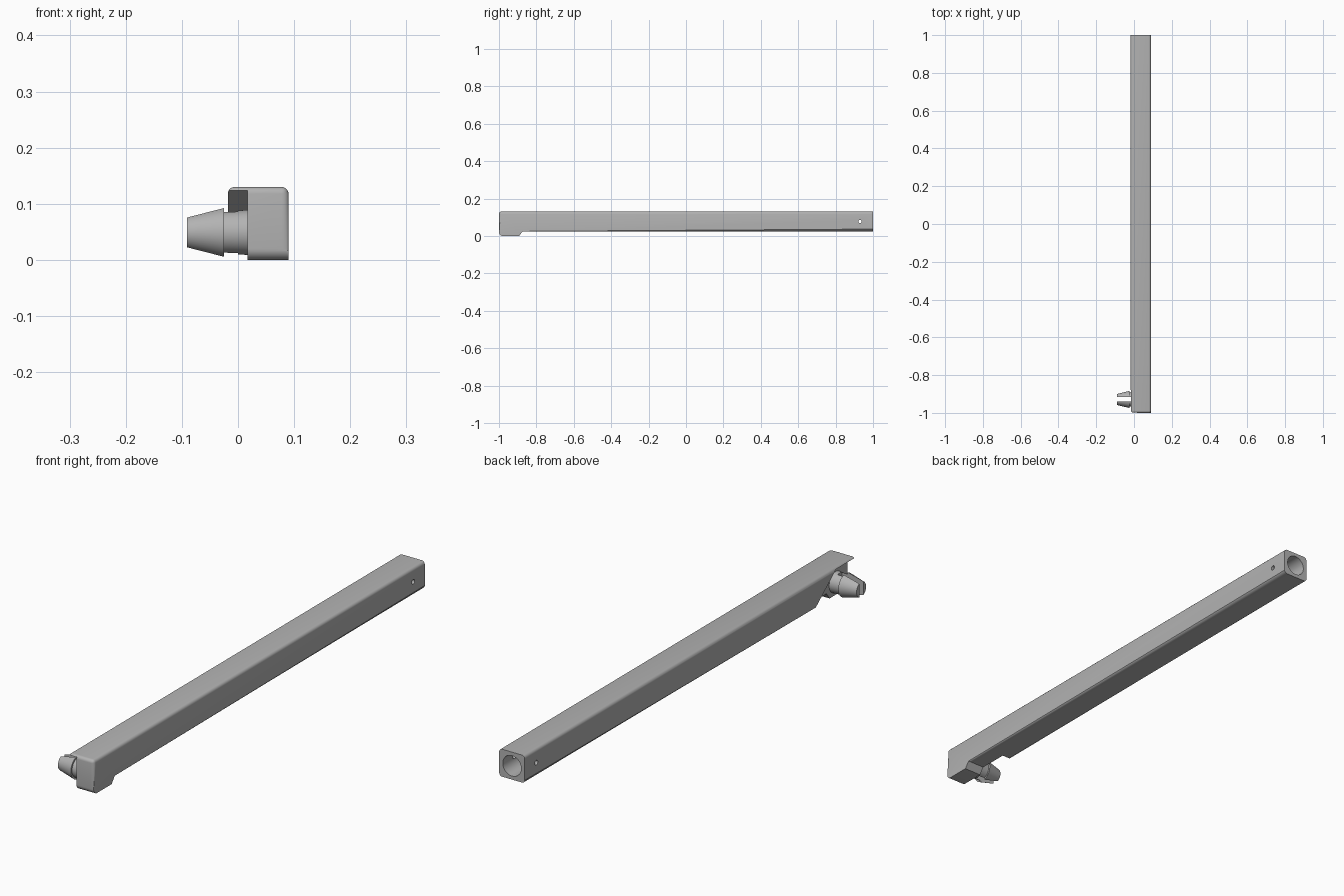
import bpy, bmesh, math
from mathutils import Matrix

if "Cube" in bpy.data.objects:
    bpy.data.objects.remove(bpy.data.objects["Cube"], do_unlink=True)

grey = bpy.data.materials.new("mid grey")
grey.use_nodes = True
colour = (0.45, 0.45, 0.45, 1)
grey.diffuse_color = colour
grey.node_tree.nodes["Principled BSDF"].inputs["Base Color"].default_value = colour


def make_object(name, bm):
    bmesh.ops.recalc_face_normals(bm, faces=bm.faces)
    mesh = bpy.data.meshes.new(name)
    bm.to_mesh(mesh)
    bm.free()
    mesh.materials.append(grey)
    obj = bpy.data.objects.new(name, mesh)
    bpy.context.collection.objects.link(obj)
    return obj


def prism(profile, x0, x1):
    """Extrude a (y, z) outline along x."""
    bm = bmesh.new()
    face = bm.faces.new([bm.verts.new((x0, y, z)) for y, z in profile])
    out = bmesh.ops.extrude_face_region(bm, geom=[face])
    verts = [v for v in out["geom"] if isinstance(v, bmesh.types.BMVert)]
    bmesh.ops.translate(bm, verts=verts, vec=(x1 - x0, 0, 0))
    return bm


def cylinder(radius, length, centre, axis, segments=48):
    bm = bmesh.new()
    turn = Matrix.Rotation(math.pi / 2, 4, "Y" if axis == "X" else "X")
    bmesh.ops.create_cone(bm, cap_ends=True, segments=segments, radius1=radius,
                          radius2=radius, depth=length,
                          matrix=Matrix.Translation(centre) @ turn)
    return bm


def lathe_x(profile, y, z, steps=48):
    """Spin an (x, radius) outline about a line parallel to x."""
    bm = bmesh.new()
    verts = [bm.verts.new((x, y, z + r)) for x, r in profile]
    edges = [bm.edges.new(pair) for pair in zip(verts, verts[1:])]
    bmesh.ops.spin(bm, geom=verts + edges, cent=(0, y, z), axis=(1, 0, 0),
                   angle=math.tau, steps=steps)
    bmesh.ops.remove_doubles(bm, verts=bm.verts, dist=0.0001)
    return bm


def cut(obj, bm):
    cutter = make_object("cutter", bm)
    cutter.hide_render = True
    mod = obj.modifiers.new("cut", "BOOLEAN")
    mod.operation = "DIFFERENCE"
    mod.solver = "EXACT"
    mod.object = cutter
    bpy.context.view_layer.objects.active = obj
    bpy.ops.object.modifier_apply(modifier=mod.name)
    bpy.data.objects.remove(cutter, do_unlink=True)


def smooth(obj):
    bpy.ops.object.select_all(action="DESELECT")
    obj.select_set(True)
    bpy.context.view_layer.objects.active = obj
    bpy.ops.object.shade_smooth_by_angle(angle=math.radians(32))


LEFT, RIGHT, WALL = 0.09, -0.018, 0.017
TOP, BOTTOM = 0.13, 0.025
MID_X, MID_Z = (LEFT + RIGHT) / 2, (TOP + BOTTOM) / 2

# Long arm with a deeper front end, its lower front corner rounded
corner = [(-0.98 - 0.02 * math.sin(a), 0.02 - 0.02 * math.cos(a))
          for a in (math.pi / 2 * i / 6 for i in range(7))]
outline = corner + [(-1, TOP), (1, TOP), (1, BOTTOM), (-0.873, BOTTOM), (-0.892, 0)]
bm = prism(outline, RIGHT, LEFT)


def is_rounded(edge):
    a, b = (v.co for v in edge.verts)
    along_y = abs(a.y - b.y) > 1
    front = max(a.y, b.y) < -0.999 and max(a.z, b.z) > TOP - 0.001
    return along_y or front


bmesh.ops.bevel(bm, geom=[e for e in bm.edges if is_rounded(e)], offset=0.012,
                segments=5, profile=0.5, affect="EDGES")
arm = make_object("arm", bm)

# Recess under a thin top lip, ending in a sloping wall
cut(arm, prism([(-1.1, -0.05), (-0.665, -0.05), (-0.88, 0.124), (-1.1, 0.124)],
               -0.1, WALL))
# Round bore in the back end and a small cross hole through the sides
cut(arm, cylinder(0.039, 0.6, (MID_X, 1, MID_Z), "Y"))
cut(arm, cylinder(0.009, 0.4, (MID_X, 0.93, MID_Z), "X", 24))
smooth(arm)

# Split snap pin: collar, neck, barb and tapered nose
PIN_Y, PIN_Z = -0.929, 0.049
pin = make_object("snap_pin", lathe_x(
    [(0.03, 0), (0.03, 0.041), (0, 0.039), (-0.025, 0.038),
     (-0.025, 0.045), (-0.091, 0.029), (-0.091, 0)], PIN_Y, PIN_Z))
slot = [(PIN_Y + 0.012 * s, PIN_Z + 0.1 * t)
        for s, t in ((-1, -1), (1, -1), (1, 1), (-1, 1))]
cut(pin, prism(slot, -0.2, 0))
smooth(pin)
